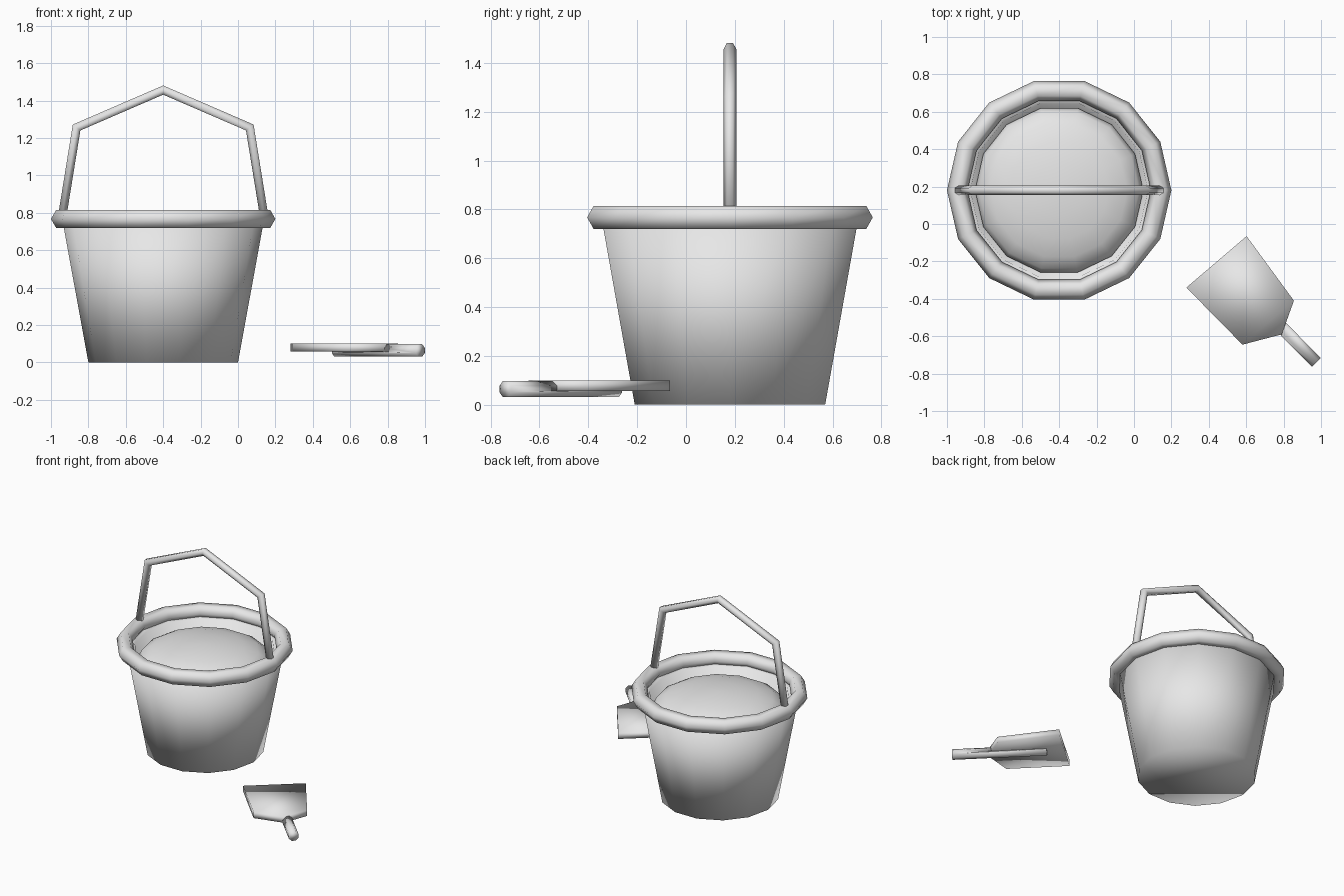
import bpy, bmesh, math
from mathutils import Vector

if "Cube" in bpy.data.objects:
    bpy.data.objects.remove(bpy.data.objects["Cube"])

CENTRE = Vector((-0.4, 0.18, 0))
SIDES = 14

grey = bpy.data.materials.new("plain grey")
grey.diffuse_color = (0.8, 0.8, 0.8, 1)
grey.use_nodes = True
grey.node_tree.nodes["Principled BSDF"].inputs["Base Color"].default_value = grey.diffuse_color


def finish(name, bm, flip=False, smooth=True):
    bmesh.ops.recalc_face_normals(bm, faces=bm.faces)
    if flip:
        bmesh.ops.reverse_faces(bm, faces=bm.faces)
    for f in bm.faces:
        f.smooth = smooth
    me = bpy.data.meshes.new(name)
    bm.to_mesh(me)
    bm.free()
    me.materials.append(grey)
    ob = bpy.data.objects.new(name, me)
    bpy.context.collection.objects.link(ob)
    return ob


def bridge(bm, a, b):
    n = len(a)
    for i in range(n):
        bm.faces.new((a[i], a[(i + 1) % n], b[(i + 1) % n], b[i]))


def lathe(name, profile, closed=False):
    """Revolve (radius, z) points round the bucket axis; ends are capped unless closed."""
    bm = bmesh.new()
    rings = []
    for r, z in profile:
        rings.append([bm.verts.new(CENTRE + Vector((r * math.cos(t), r * math.sin(t), z)))
                      for t in (2 * math.pi * i / SIDES for i in range(SIDES))])
    for a, b in zip(rings, rings[1:]):
        bridge(bm, a, b)
    if closed:
        bridge(bm, rings[-1], rings[0])
    else:
        bm.faces.new(rings[0])
        bm.faces.new(rings[-1])
    return finish(name, bm)


def tube(name, path, radius, sides, side_axis, turn=0.0):
    """Sweep a polygon along a path lying in the plane whose normal is side_axis."""
    bm = bmesh.new()
    path = [Vector(p) for p in path]
    side = Vector(side_axis).normalized()
    rings = []
    for i, p in enumerate(path):
        before = (p - path[max(i - 1, 0)]).normalized()
        after = (path[min(i + 1, len(path) - 1)] - p).normalized()
        along = (before + after).normalized()
        ref = after if after.length else before
        stretch = 1 / max(along.dot(ref), 0.5)      # keep thickness at mitred bends
        out = along.cross(side) * stretch
        rings.append([bm.verts.new(p + radius * (math.cos(t) * side + math.sin(t) * out))
                      for t in (turn + 2 * math.pi * k / sides for k in range(sides))])
    for a, b in zip(rings, rings[1:]):
        bridge(bm, a, b)
    bm.faces.new(rings[0])
    bm.faces.new(rings[-1])
    return finish(name, bm)


# Bucket: tapered shell with a hollow upper part
lathe("bucket_body", [(0.40, 0), (0.535, 0.74), (0.475, 0.74), (0.44, 0.58)])

# Rolled rim with a six-sided section
lathe("bucket_rim", [(0.545 + 0.055 * math.cos(k * math.pi / 3),
                      0.767 + 0.055 * math.sin(k * math.pi / 3)) for k in range(6)], closed=True)

# Sand: low rounded mound inside the bucket
lathe("sand_mound", [(0.44, 0.58)] +
      [(0.45 * math.cos(a), 0.655 + 0.13 * math.sin(a))
       for a in (math.radians(d) for d in (0, 18, 36, 54, 72, 86))])

# Carrying handle: four straight lengths
half = [(0.54, 0.78), (0.463, 1.256)]
points = [(-x, z) for x, z in half] + [(0, 1.456)] + half[::-1]
tube("bucket_handle", [CENTRE + Vector((x, 0, z)) for x, z in points], 0.026, 6, (0, 1, 0))

# Shovel blade: five-sided slab
outline = [(0.28, -0.34), (0.58, -0.645), (0.79, -0.59), (0.855, -0.41), (0.602, -0.065)]
bm = bmesh.new()
low, high = [[bm.verts.new((x, y, z)) for x, y in outline] for z in (0.057, 0.1)]
bridge(bm, low, high)
bm.faces.new(low)
bm.faces.new(high)
blade = finish("shovel_blade", bm)

# Shovel handle: eight-sided rod running under the blade, trimmed where it meets it
rod = tube("shovel_handle", [(0.975, -0.74, 0.064), (0.525, -0.285, 0.064)],
           0.036, 8, (0.71, 0.70, 0), math.pi / 8)
trim = rod.modifiers.new("trim", 'BOOLEAN')
trim.operation = 'DIFFERENCE'
trim.solver = 'EXACT'
trim.object = blade
bpy.context.view_layer.objects.active = rod
rod.select_set(True)
bpy.ops.object.modifier_apply(modifier="trim")
